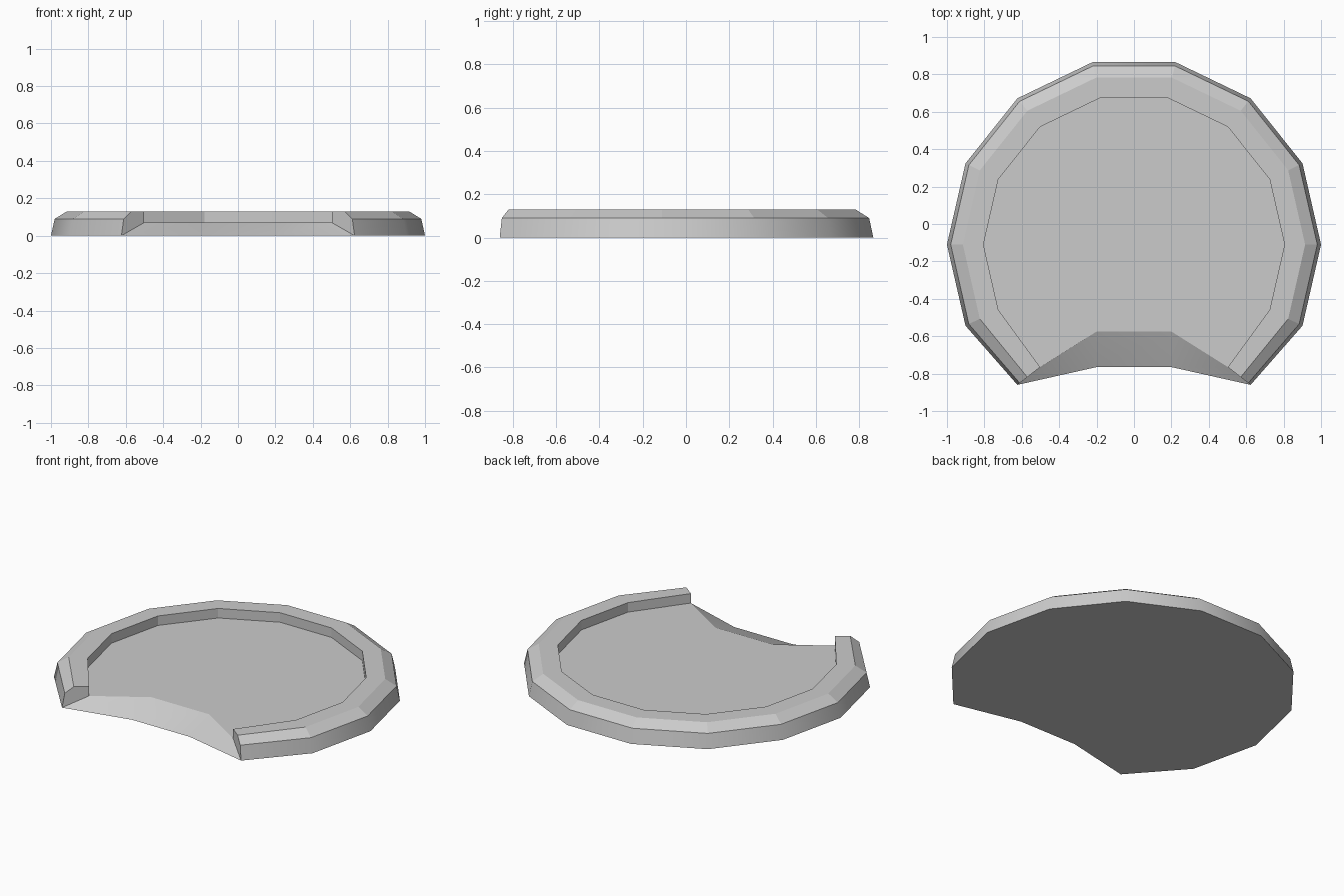
import bpy, bmesh, math

cube = bpy.data.objects.get("Cube")
if cube:
    bpy.data.objects.remove(cube, do_unlink=True)

grey = bpy.data.materials.new("light_grey")
grey.use_nodes = True
grey.diffuse_color = (0.6, 0.6, 0.6, 1)
grey.node_tree.nodes["Principled BSDF"].inputs["Base Color"].default_value = grey.diffuse_color

SIDES, CENTRE_Y = 14, -0.11
# Rim cross-section: radius, height, from outer foot to inner foot
PROFILE = [(1.0, 0), (0.98, 0.09), (0.915, 0.13), (0.805, 0.13), (0.805, 0.07)]


def rim_point(r, z, k):
    a = math.tau * k / SIDES
    y = CENTRE_Y + r * math.sin(a)
    if k in (-2, 9):  # open ends are skewed along the notch
        y = -0.765 - 0.095 * (r - 0.805) / 0.195
    return r * math.cos(a), y, z


bm = bmesh.new()
columns = [[bm.verts.new(rim_point(r, z, k)) for r, z in PROFILE]
           for k in range(-2, 10)]

# Rim faces, with the outer wall smooth
for a, b in zip(columns, columns[1:]):
    for i in range(len(PROFILE) - 1):
        face = bm.faces.new((a[i], b[i], b[i + 1], a[i + 1]))
        face.smooth = i == 0

# Rim end caps
for end in (columns[0], columns[-1]):
    bm.faces.new(end)

# Notch edges at the underside and at the floor, then the ramp between them
foot = [bm.verts.new((x, -0.765, 0)) for x in (-0.2, 0.2)]
lip = [bm.verts.new((x, -0.575, 0.07)) for x in (-0.2, 0.2)]
low = [columns[-1][0], *foot, columns[0][0]]
high = [columns[-1][-1], *lip, columns[0][-1]]
for i in range(3):
    face = bm.faces.new((low[i], low[i + 1], high[i + 1], high[i]))
    face.smooth = True

# Floor and underside
bm.faces.new([c[-1] for c in columns] + lip)
bm.faces.new([c[0] for c in columns] + foot)
bmesh.ops.recalc_face_normals(bm, faces=bm.faces)
for edge in bm.edges:
    edge.smooth = (all(f.smooth for f in edge.link_faces)
                   and edge.calc_face_angle(0) < math.radians(35))

mesh = bpy.data.meshes.new("notched_tray")
bm.to_mesh(mesh)
bm.free()
mesh.materials.append(grey)
tray = bpy.data.objects.new("notched_tray", mesh)
bpy.context.collection.objects.link(tray)
